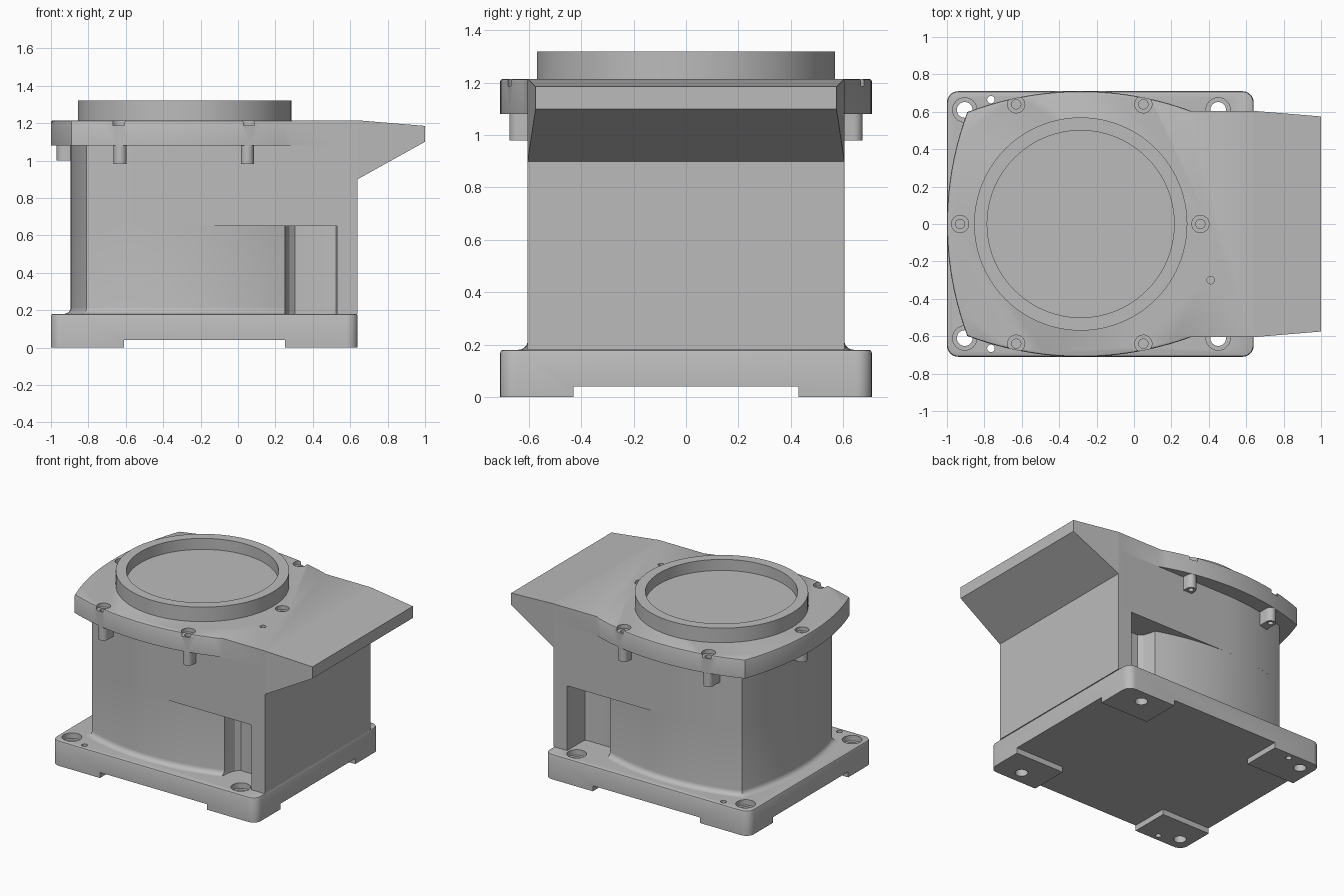
import bpy, bmesh, math
from mathutils import Vector

if "Cube" in bpy.data.objects:
    bpy.data.objects.remove(bpy.data.objects["Cube"])

grey = bpy.data.materials.new("cast_grey")
grey.use_nodes = True
GREY = (0.5, 0.5, 0.5, 1)
grey.diffuse_color = GREY
grey.node_tree.nodes["Principled BSDF"].inputs["Base Color"].default_value = GREY


def loft(name, rings):
    """Closed solid through rings of equal point count."""
    bm = bmesh.new()
    loops = [[bm.verts.new(p) for p in ring] for ring in rings]
    n = len(loops[0])
    for a, b in zip(loops, loops[1:]):
        for i in range(n):
            j = (i + 1) % n
            bm.faces.new((a[i], a[j], b[j], b[i]))
    bm.faces.new(loops[0])
    bm.faces.new(loops[-1])
    bmesh.ops.recalc_face_normals(bm, faces=bm.faces)
    mesh = bpy.data.meshes.new(name)
    bm.to_mesh(mesh)
    bm.free()
    mesh.materials.append(grey)
    obj = bpy.data.objects.new(name, mesh)
    bpy.context.collection.objects.link(obj)
    return obj


def prism(name, outline, z0, z1):
    return loft(name, [[(x, y, z) for x, y in outline] for z in (z0, z1)])


def box(x0, x1, y0, y1, z0, z1):
    return prism("cutter", [(x0, y0), (x1, y0), (x1, y1), (x0, y1)], z0, z1)


def arc(cx, cy, r, a0, a1, n):
    return [(cx + r * math.cos(a0 + (a1 - a0) * i / n),
             cy + r * math.sin(a0 + (a1 - a0) * i / n)) for i in range(n + 1)]


def drill(x, y, r, z0, z1):
    return prism("cutter", arc(x, y, r, 0, math.tau * 31 / 32, 31), z0, z1)


def cut(obj, cutters):
    for c in cutters:
        mod = obj.modifiers.new("cut", "BOOLEAN")
        mod.operation, mod.solver, mod.object = "DIFFERENCE", "EXACT", c
        bpy.context.view_layer.objects.active = obj
        bpy.ops.object.modifier_apply(modifier=mod.name)
        bpy.data.objects.remove(c)


def smooth(obj):
    bpy.ops.object.select_all(action="DESELECT")
    obj.select_set(True)
    bpy.context.view_layer.objects.active = obj
    bpy.ops.object.shade_smooth_by_angle(angle=math.radians(30))


# Two bowed sides share one radius; their centres set the body plan
END_C, SIDE_C, BOW = Vector((0.705, 0)), Vector((-0.285, -0.995)), 1.6
WALL, RIGHT = 0.605, 0.64


def bowed(off, stop_x, tail):
    """Plan outline: bowed end, bowed sides up to stop_x, then the tail, mirrored in y."""
    r = BOW + off
    d = END_C - SIDE_C
    h = math.sqrt(r * r - d.length_squared / 4)
    corner = (END_C + SIDE_C) / 2 + Vector((-d.y, d.x)).normalized() * h
    a = math.atan2(corner.y, corner.x - END_C.x)
    b = math.atan2(corner.y - SIDE_C.y, corner.x - SIDE_C.x)
    e = math.acos((stop_x - SIDE_C.x) / r)
    half = arc(*END_C, r, math.pi, a, 10) + arc(*SIDE_C, r, b, e, 20)[1:] + tail
    return half + [(x, -y) for x, y in reversed(half[1:])]


def bowed_solid(name, levels, stop, tail):
    return loft(name, [[(x, y, z) for x, y in bowed(off, stop(off), tail)]
                       for z, off in levels])


# Base plate with rounded corners, cross relief below and bolt holes
def plate(inset):
    r = 0.06 - inset
    pts = []
    for i, (x, y) in enumerate([(0.58, 0.65), (-0.94, 0.65), (-0.94, -0.65), (0.58, -0.65)]):
        pts += arc(x, y, r, i * math.pi / 2, (i + 1) * math.pi / 2, 6)
    return pts


base = loft("base_plate", [[(x, y, z) for x, y in plate(i)]
                           for z, i in ((0, 0), (0.168, 0), (0.177, 0.004), (0.18, 0.012))])
cutters = [box(-0.61, 0.25, -2, 2, -1, 0.04), box(-2, 2, -0.43, 0.43, -1, 0.04)]
for s in (-1, 1):
    for x in (-0.905, 0.45):
        cutters += [drill(x, s * 0.61, 0.065, 0.14, 1), drill(x, s * 0.61, 0.042, -1, 1)]
    cutters.append(drill(-0.765, s * 0.665, 0.02, -1, 1))
cut(base, cutters)
smooth(base)

# Lower housing: side pockets near the right wall and a fillet at the foot
pocket = [(0.26, 0.47), (0.275, 0.425), (0.305, 0.4), (0.505, 0.4), (0.525, 0.41),
          (0.53, 0.43), (0.53, WALL), (RIGHT, WALL)]
foot = [(0.18 + 0.035 * (1 - math.cos(t)), 0.035 * (1 - math.sin(t)))
        for t in [i * math.pi / 10 for i in range(6)]]
smooth(bowed_solid("lower_housing", foot + [(0.65, 0)], lambda off: 0.25, pocket))

# Upper housing: flat flanks above the pockets
smooth(bowed_solid("upper_housing", [(0.65, 0), (1.08, 0)], lambda off: SIDE_C.x,
                   [(RIGHT, WALL)]))


# Top flange with counterbored bolt seats
def meet_wall(off):
    return SIDE_C.x + math.sqrt((BOW + off) ** 2 - (WALL - SIDE_C.y) ** 2)


flange = bowed_solid("top_flange", [(1.08, 0.105), (1.205, 0.105), (1.212, 0.102), (1.215, 0.095)],
                     meet_wall, [(RIGHT, WALL)])
side_bolts = [(x, s * 0.64) for x in (-0.63, 0.05) for s in (-1, 1)]
cutters = [drill(0.41, -0.3, 0.02, 1.15, 2)]
for x, y in side_bolts + [(-0.93, 0), (0.355, 0)]:
    cutters += [drill(x, y, 0.046, 1.187, 2), drill(x, y, 0.025, 1.14, 2)]
cut(flange, cutters)
smooth(flange)

# Bolt posts under the flange, rounded outward and running into the wall
posts = [(x, y, 0.035, math.copysign(math.pi / 2, y), 0.98) for x, y in side_bolts]
for x, y, r, a, z in posts + [(-0.93, 0, 0.04, math.pi, 1.0)]:
    out = Vector((math.cos(a), math.sin(a)))
    side = Vector((-out.y, out.x)) * r
    root = Vector((x, y)) - out * 0.14
    post = prism("bolt_post", arc(x, y, r, a - math.pi / 2, a + math.pi / 2, 12)
                 + [tuple(root + side), tuple(root - side)], z, 1.08)
    cut(post, [drill(x, y, 0.018, z - 1, z + 0.04)])
    smooth(post)


# Overhanging wedge on the right
def section(x, y, z0, z1):
    return [(x, -y, z0), (x, y, z0), (x, y, z1), (x, -y, z1)]


loft("overhang", [section(RIGHT, WALL, 0.9, 1.215), section(1, 0.575, 1.1, 1.185)])

# Raised ring with a sunken floor
ring = prism("raised_ring", arc(-0.285, 0, 0.57, 0, math.tau * 95 / 96, 95), 1.215, 1.32)
cut(ring, [prism("cutter", arc(-0.285, 0, 0.5, 0, math.tau * 95 / 96, 95), 1.24, 2)])
smooth(ring)
